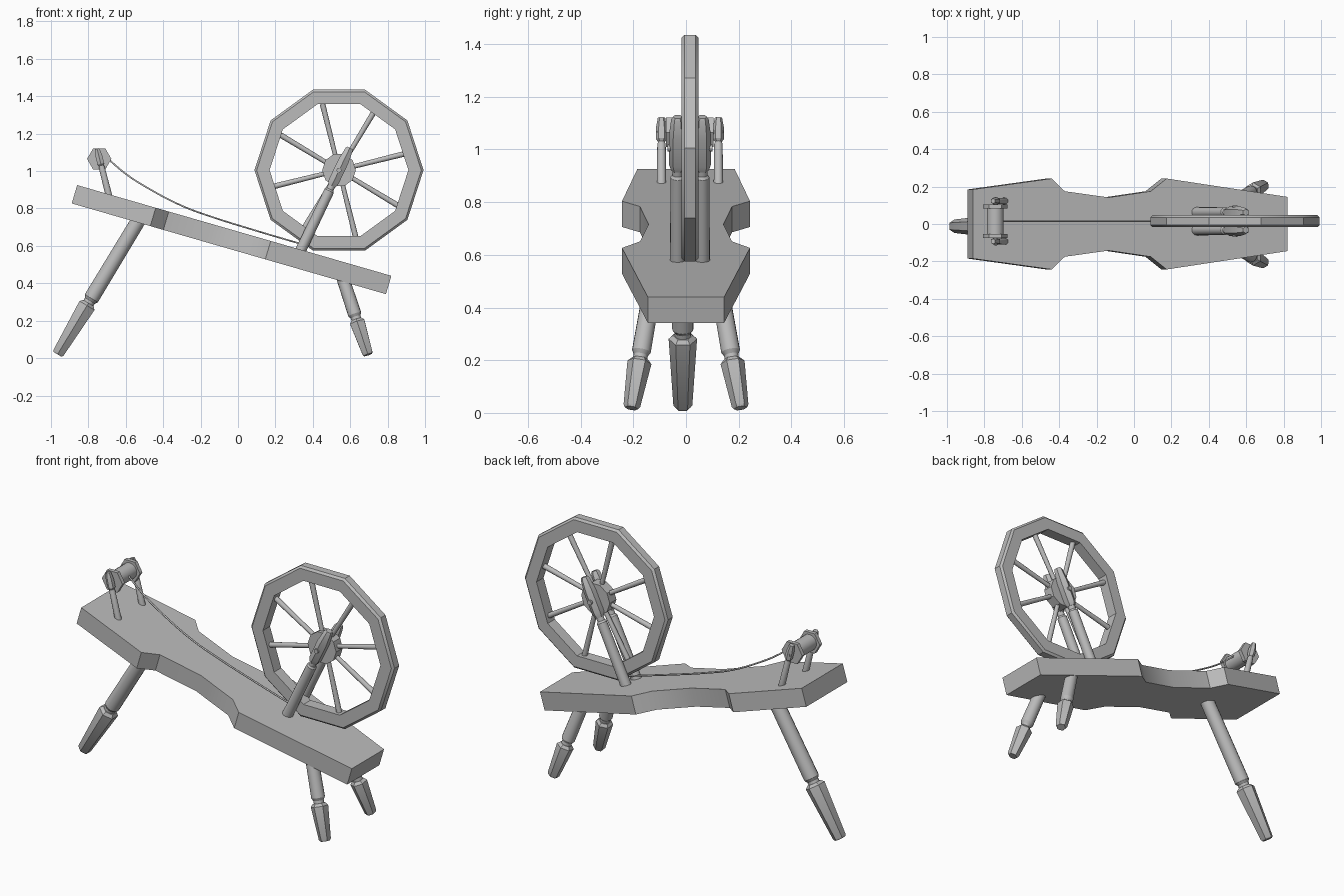
import bpy, bmesh, math
from mathutils import Vector

if "Cube" in bpy.data.objects:
    bpy.data.objects.remove(bpy.data.objects["Cube"])

wood = bpy.data.materials.new("grey_wood")
wood.use_nodes = True
GREY = (0.5, 0.5, 0.5, 1)
wood.diffuse_color = GREY
wood.node_tree.nodes["Principled BSDF"].inputs["Base Color"].default_value = GREY

MID = 0.015  # depth of the wheel and bobbin centre plane


def finish(bm, name):
    bmesh.ops.recalc_face_normals(bm, faces=bm.faces)
    mesh = bpy.data.meshes.new(name)
    bm.to_mesh(mesh)
    bm.free()
    mesh.materials.append(wood)
    ob = bpy.data.objects.new(name, mesh)
    bpy.context.collection.objects.link(ob)
    bpy.ops.object.select_all(action='DESELECT')
    ob.select_set(True)
    bpy.context.view_layer.objects.active = ob
    bpy.ops.object.shade_smooth_by_angle(angle=math.radians(30))
    return ob


def lathe(name, start, end, rings, sides, ring_shaped=False, phase=0.0):
    """Turn (distance, radius) rings about the axis from start to end."""
    start, end = Vector(start), Vector(end)
    axis = (end - start).normalized()
    u = axis.cross(Vector((0, 1, 0)))
    u = u.normalized() if u.length > 0.01 else Vector((1, 0, 0))
    v = axis.cross(u)
    bm = bmesh.new()
    loops = []
    for dist, r in rings:
        angles = [phase + math.tau * i / sides for i in range(sides)]
        loops.append([bm.verts.new(start + axis * dist + r * (u * math.cos(a) + v * math.sin(a)))
                      for a in angles])
    pairs = list(zip(loops, loops[1:]))
    if ring_shaped:
        pairs.append((loops[-1], loops[0]))
    else:
        bm.faces.new(loops[0])
        bm.faces.new(loops[-1])
    for a, b in pairs:
        for i in range(sides):
            j = (i + 1) % sides
            bm.faces.new((a[i], a[j], b[j], b[i]))
    return finish(bm, name)


def rod(name, start, end, r0, r1, sides=12):
    length = (Vector(end) - Vector(start)).length
    return lathe(name, start, end, [(0, r0), (length, r1)], sides)


# Sloping bench plank with a notched waist
def bench_top(x):
    return 0.925 - 0.2887 * (x + 0.86)


half = [(-0.86, 0.185), (-0.44, 0.243), (-0.37, 0.175), (-0.135, 0.142),
        (0.09, 0.175), (0.175, 0.243), (0.82, 0.145)]
outline = half + [(x, -y) for x, y in reversed(half)]
bm = bmesh.new()
top = bm.faces.new([bm.verts.new((x, y, bench_top(x))) for x, y in outline])
low = bmesh.ops.extrude_face_region(bm, geom=[top], use_keep_orig=True)
bmesh.ops.translate(bm, vec=(-0.029, 0, -0.098),
                    verts=[g for g in low["geom"] if isinstance(g, bmesh.types.BMVert)])
finish(bm, "bench")


# Legs: six-sided foot, pinched neck, round shaft
def leg(name, foot, top, foot_len, r_tip, r_foot, r_shaft):
    length = (Vector(top) - Vector(foot)).length
    hexagon = math.pi / 2
    lathe(name + "_foot", foot, top,
          [(0, r_tip * 0.8), (0.01, r_tip), (foot_len, r_foot), (foot_len + 0.015, r_foot * 0.7)],
          6, phase=hexagon)
    lathe(name + "_shaft", foot, top,
          [(foot_len, r_shaft * 0.75), (foot_len + 0.03, r_shaft * 0.75),
           (foot_len + 0.045, r_shaft), (length, r_shaft * 0.95)], 16)


leg("front_leg", (-0.965, -0.012, 0.02), (-0.50, -0.012, 0.79), 0.305, 0.036, 0.054, 0.041)
for side, label in ((-1, "right"), (1, "left")):
    leg(label + "_rear_leg", (0.695, 0.207 * side, 0.018), (0.55, 0.13 * side, 0.46),
        0.185, 0.032, 0.046, 0.036)

# Wheel rim: ten straight sides with chamfered outer edges
HUB = Vector((0.54, MID, 1.005))
w = 0.032
lathe("wheel_rim", HUB, HUB + Vector((0, 1, 0)),
      [(-w, 0.371), (-w, 0.440), (-w + 0.011, 0.452), (w - 0.011, 0.452), (w, 0.440), (w, 0.371)],
      10, ring_shaped=True)
rod("wheel_hub", HUB - Vector((0, 0.03, 0)), HUB + Vector((0, 0.03, 0)), 0.09, 0.09, 10)
rod("wheel_axle", HUB - Vector((0, 0.085, 0)), HUB + Vector((0, 0.085, 0)), 0.013, 0.013)
for k in range(8):
    a = math.radians(14 + 45 * k)
    d = Vector((math.cos(a), 0, math.sin(a)))
    rod(f"spoke_{k + 1}", HUB + d * 0.06, HUB + d * 0.365, 0.012, 0.015)

# Wheel posts, one on each side of the rim
for side, label in ((-1, "front"), (1, "back")):
    y = MID + 0.047 * side
    foot, tip = (0.33, y, 0.565), (0.601, y, 1.13)
    lathe(label + "_post_shaft", foot, tip,
          [(0, 0.029), (0.365, 0.027), (0.375, 0.02), (0.41, 0.02)], 16)
    lathe(label + "_post_head", foot, tip,
          [(0.395, 0.025), (0.42, 0.033), (0.54, 0.033), (0.61, 0.024), (0.62, 0.018)],
          6, phase=math.pi / 2)

# Bobbin with hexagonal end flanges
BOB = Vector((-0.742, MID, 1.065))


def across(name, y0, y1, r, sides):
    rod(name, BOB + Vector((0, y0, 0)), BOB + Vector((0, y1, 0)), r, r, sides)


across("bobbin_core", -0.08, 0.08, 0.045, 16)
across("bobbin_axle", -0.125, 0.125, 0.011, 12)
for side, label in ((-1, "front"), (1, "back")):
    across(label + "_bobbin_flange", 0.068 * side, 0.09 * side, 0.065, 6)
    y = MID + 0.108 * side
    foot, tip = (-0.688, y, 0.86), (-0.754, y, 1.12)
    lathe(label + "_bobbin_post", foot, tip, [(0, 0.018), (0.165, 0.016), (0.18, 0.011), (0.2, 0.011)], 12)
    lathe(label + "_bobbin_post_head", foot, tip,
          [(0.175, 0.014), (0.185, 0.021), (0.23, 0.021), (0.268, 0.014)], 6, phase=math.pi / 2)

# Drive cord sagging from the bobbin to the wheel
cord = bpy.data.curves.new("drive_cord", 'CURVE')
cord.dimensions = '3D'
cord.bevel_depth = 0.005
cord.bevel_resolution = 1
cord.resolution_u = 4
spline = cord.splines.new('BEZIER')
path = [(-0.70, 1.07), (-0.60, 0.985), (-0.473, 0.904), (-0.297, 0.813),
        (-0.136, 0.754), (0.088, 0.684), (0.40, 0.592)]
spline.bezier_points.add(len(path) - 1)
for p, (x, z) in zip(spline.bezier_points, path):
    p.co = (x, MID, z)
    p.handle_left_type = p.handle_right_type = 'AUTO'
cord.materials.append(wood)
bpy.context.collection.objects.link(bpy.data.objects.new("drive_cord", cord))
